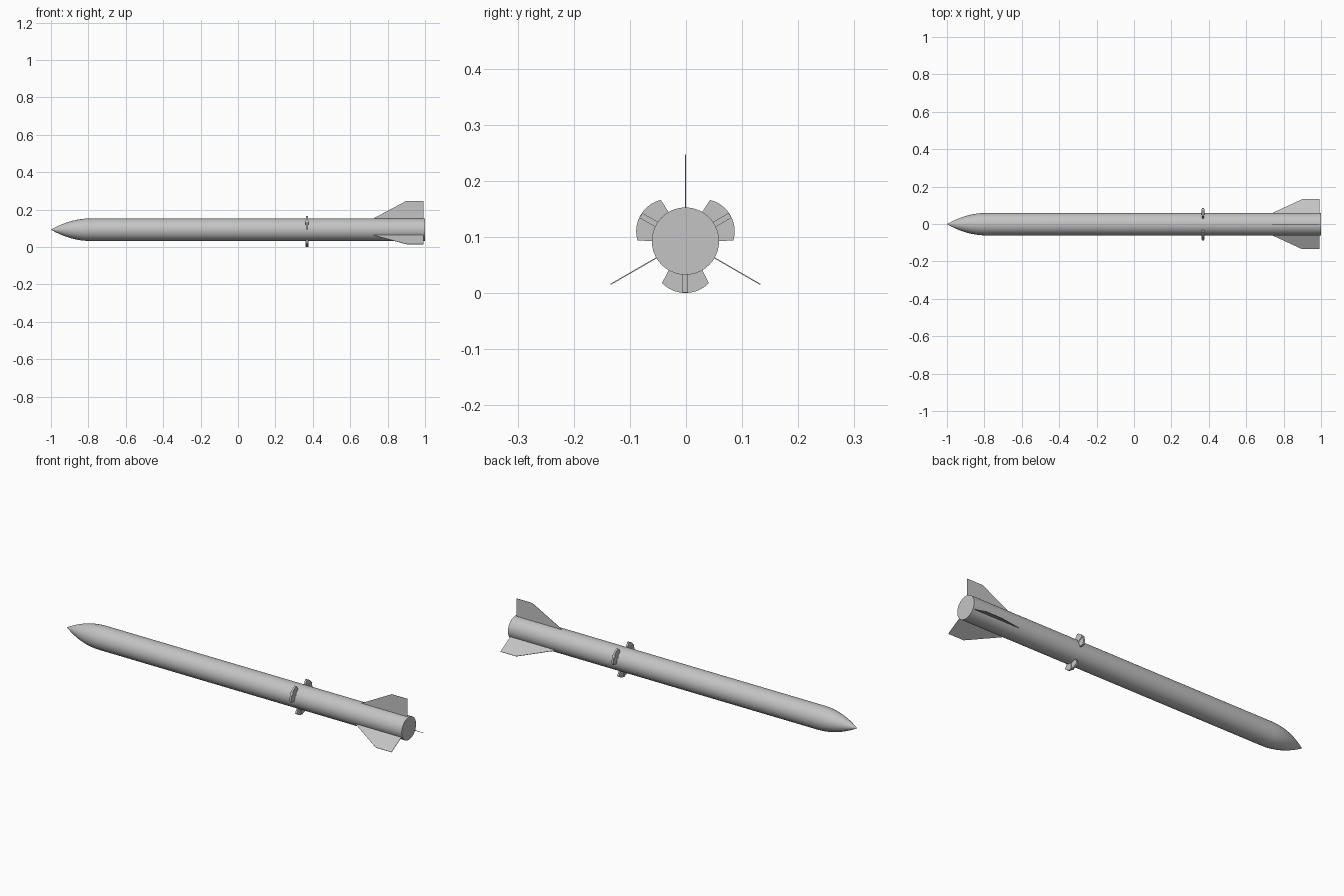
import bpy, bmesh, math
from mathutils import Matrix, Vector

cube = bpy.data.objects.get("Cube")
if cube:
    bpy.data.objects.remove(cube, do_unlink=True)

AXIS = Vector((0, -0.001, 0.0925))
RADIUS = 0.06

grey = bpy.data.materials.new("light grey metal")
grey.use_nodes = True
grey.diffuse_color = (0.55, 0.55, 0.55, 1)
grey.node_tree.nodes["Principled BSDF"].inputs["Base Color"].default_value = (0.55, 0.55, 0.55, 1)


def finish(name, bm, roll=0.0, smooth=False):
    """Turn a bmesh into an object rolled about the long axis."""
    bmesh.ops.recalc_face_normals(bm, faces=bm.faces)
    bm.transform(Matrix.Translation(AXIS) @ Matrix.Rotation(roll, 4, 'X'))
    mesh = bpy.data.meshes.new(name)
    bm.to_mesh(mesh)
    bm.free()
    mesh.materials.append(grey)
    obj = bpy.data.objects.new(name, mesh)
    bpy.context.collection.objects.link(obj)
    if smooth:
        bpy.ops.object.select_all(action='DESELECT')
        obj.select_set(True)
        bpy.context.view_layer.objects.active = obj
        bpy.ops.object.shade_smooth_by_angle(angle=math.radians(35))
    return obj


def plate(bm, points, depth):
    """Add a closed outline extruded symmetrically along depth."""
    face = bm.faces.new([bm.verts.new(Vector(p) - depth / 2) for p in points])
    ext = bmesh.ops.extrude_face_region(bm, geom=[face])
    moved = [g for g in ext["geom"] if isinstance(g, bmesh.types.BMVert)]
    bmesh.ops.translate(bm, verts=moved, vec=depth)


# Body: ogive nose flowing into a straight tube with a flat tail
NOSE = 0.21
profile = []
for i in range(11):
    t = 1 - (i / 10) ** 1.3
    profile.append((-1 + NOSE * (1 - t), RADIUS * (1 - t * t)))
profile += [(1, RADIUS), (1, 0)]
bm = bmesh.new()
verts = [bm.verts.new((x, 0, r)) for x, r in profile]
edges = [bm.edges.new(pair) for pair in zip(verts, verts[1:])]
bmesh.ops.spin(bm, geom=verts + edges, cent=(0, 0, 0), axis=(1, 0, 0),
               angle=math.tau, steps=40, use_merge=True)
bmesh.ops.remove_doubles(bm, verts=bm.verts, dist=0.0001)
finish("body", bm, smooth=True)

# Tail fins: thin swept plates, one up and two angled down
for k, side in enumerate(("top", "left", "right")):
    bm = bmesh.new()
    outline = [(0.72, 0, 0.058), (0.9, 0, 0.154), (0.992, 0, 0.154), (0.992, 0, 0.058)]
    plate(bm, outline, Vector((0, 0.002, 0)))
    finish("tail_fin_" + side, bm, k * math.tau / 3)

# Brackets: rounded fan plates with a raised middle rib, between the fins
for k, side in enumerate(("bottom", "upper_a", "upper_b")):
    bm = bmesh.new()
    x, arc = 0.369, 0.058
    outer = []
    for i in range(11):
        a = math.radians(-46 + 9.2 * i)
        outer.append((x, arc * math.sin(a), 0.0345 + arc * math.cos(a)))
    outline = [(x, -0.029, 0.05)] + outer + [(x, 0.029, 0.05)]
    plate(bm, outline, Vector((0.01, 0, 0)))
    rib = [(x, -0.005, 0.05), (x, -0.005, 0.092), (x, 0.005, 0.092), (x, 0.005, 0.05)]
    plate(bm, rib, Vector((0.016, 0, 0)))
    finish("bracket_" + side, bm, math.pi + k * math.tau / 3)
